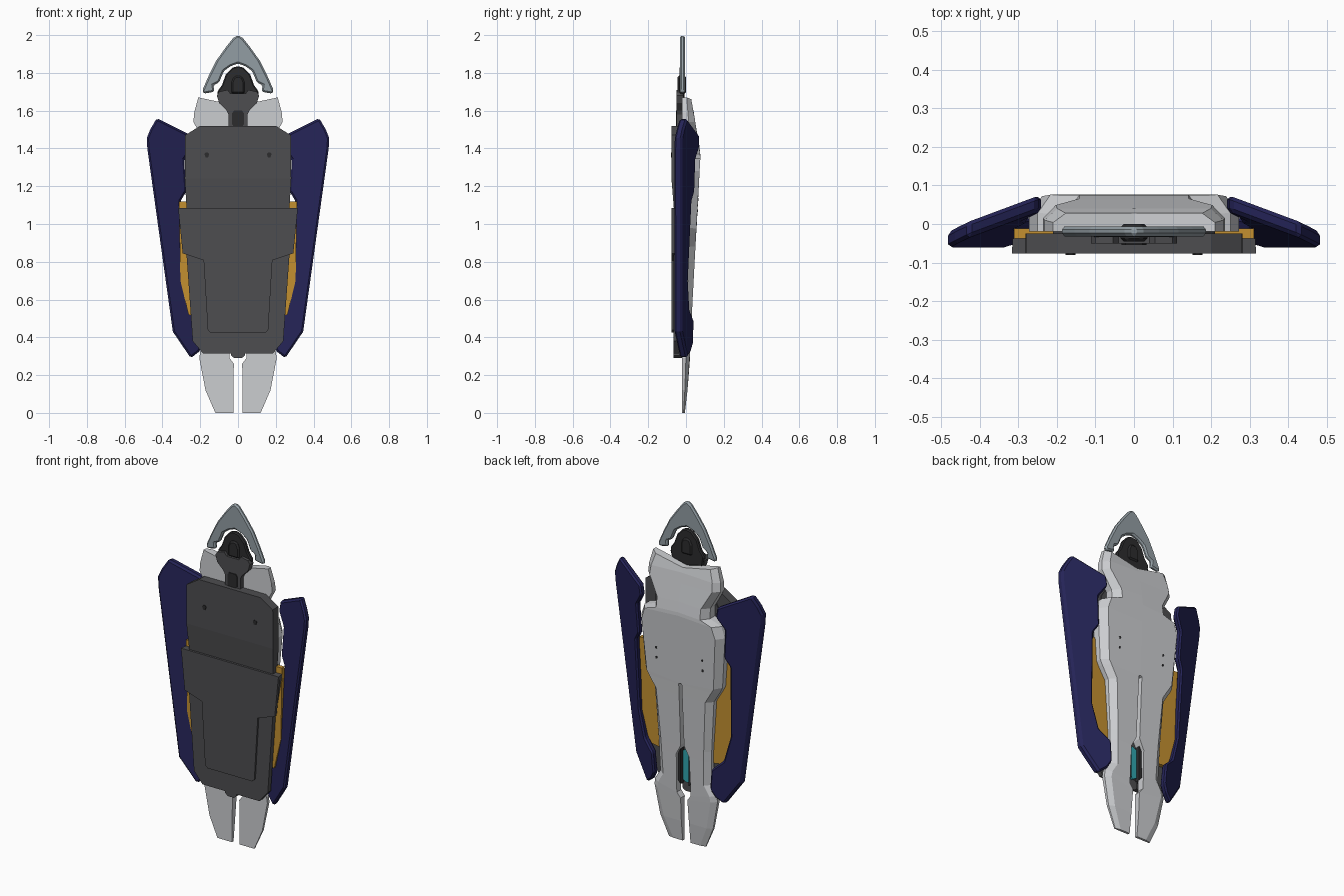
import bpy, bmesh


def material(name, r, g, b):
    m = bpy.data.materials.new(name)
    m.diffuse_color = (r, g, b, 1)
    return m


WHITE = material("light grey", 0.60, 0.61, 0.63)
NAVY = material("navy", 0.018, 0.017, 0.095)
DARK = material("dark grey", 0.075, 0.075, 0.08)
BLACK = material("near black", 0.025, 0.025, 0.027)
STEEL = material("steel blue grey", 0.29, 0.34, 0.37)
GOLD = material("gold", 0.55, 0.28, 0.03)
TEAL = material("teal", 0.03, 0.38, 0.43)


def finish(name, bm, mat, mirror=False, bevel=0.0):
    bmesh.ops.recalc_face_normals(bm, faces=bm.faces)
    me = bpy.data.meshes.new(name)
    bm.to_mesh(me)
    bm.free()
    me.materials.append(mat)
    ob = bpy.data.objects.new(name, me)
    bpy.context.collection.objects.link(ob)
    if bevel:
        b = ob.modifiers.new("bevel", 'BEVEL')
        b.width, b.segments, b.limit_method = bevel, 1, 'ANGLE'
    if mirror:
        m = ob.modifiers.new("mirror", 'MIRROR')
        m.use_axis[0] = True
        m.merge_threshold = 0.0005
    return ob


def prism(name, pts, front, back, mat, pair=False, bevel=0.0):
    """Extrude an (x, z) outline in y. Half outlines are closed across x = 0 unless pair."""
    if not pair:
        pts = pts + [(-x, z) for x, z in reversed(pts) if x > 0]
    f = front if callable(front) else (lambda x, z: front)
    k = back if callable(back) else (lambda x, z: back)
    bm = bmesh.new()
    a = [bm.verts.new((x, f(x, z), z)) for x, z in pts]
    b = [bm.verts.new((x, k(x, z), z)) for x, z in pts]
    bm.faces.new(a)
    bm.faces.new(b[::-1])
    for i in range(len(pts)):
        j = (i + 1) % len(pts)
        bm.faces.new((a[i], b[i], b[j], a[j]))
    return finish(name, bm, mat, pair, bevel)


# White back shell: half cross-sections lofted upwards, mirrored
# rows: z inner, z outer, x inner (slot), x outer, y of back face
rows = [
    (0.00, 0.00, 0.025, 0.12, -0.006), (0.12, 0.12, 0.025, 0.172, 0.008),
    (0.26, 0.29, 0.022, 0.205, 0.019), (0.29, 0.325, 0.045, 0.20, 0.021),
    (0.36, 0.38, 0.045, 0.165, 0.024), (0.52, 0.52, 0.042, 0.17, 0.031),
    (0.58, 0.58, 0.011, 0.172, 0.034), (0.88, 0.88, 0.010, 0.192, 0.050),
    (0.95, 0.95, 0.010, 0.235, 0.054), (0.955, 0.98, 0.0, 0.25, 0.055),
    (1.28, 1.28, 0.0, 0.272, 0.072), (1.36, 1.345, 0.0, 0.25, 0.076),
    (1.38, 1.37, 0.0, 0.175, 0.075), (1.44, 1.43, 0.0, 0.175, 0.066),
    (1.54, 1.54, 0.0, 0.236, 0.049), (1.60, 1.59, 0.0, 0.232, 0.040),
    (1.625, 1.67, 0.0, 0.21, 0.028),
]
bm = bmesh.new()
rings = []
for zi, zo, xi, xo, yb in rows:
    c = 0.033
    zc = zo + (zi - zo) * 0.2
    section = [(xi, -0.02, zi), (xo, -0.02, zo), (xo, -0.02 + (yb + 0.02) * 0.5, zo),
               (xo - c, yb, zc), (xi, yb, zi)]
    rings.append([bm.verts.new(p) for p in section])
for r, s in zip(rings, rings[1:]):
    for i in range(5):
        j = (i + 1) % 5
        bm.faces.new((r[i], r[j], s[j], s[i]))
bm.faces.new(rings[0])
bm.faces.new(rings[-1])
bmesh.ops.recalc_face_normals(bm, faces=bm.faces)
inner = [f for f in bm.faces if all(abs(v.co.x) < 1e-5 for v in f.verts)]
bmesh.ops.delete(bm, geom=inner, context='FACES')
finish("back_shell", bm, WHITE, mirror=True)

# Dark front plates
prism("upper_plate_top", [(0, 1.52), (0.20, 1.52), (0.28, 1.47), (0.282, 1.24), (0, 1.24)],
      -0.077, -0.025, DARK)
prism("upper_plate_slope", [(0, 1.24), (0.282, 1.24), (0.272, 1.08), (0, 1.08)],
      lambda x, z: -0.077 + (1.24 - z) * 0.08, -0.025, DARK)
prism("lower_plate", [(0, 1.085), (0.315, 1.085), (0.272, 0.83), (0.24, 0.38),
                      (0.185, 0.315), (0, 0.315)], -0.066, -0.038, DARK)
prism("raised_panel", [(0, 1.085), (0.317, 1.085), (0.293, 0.845), (0.182, 0.808),
                       (0.16, 0.44), (0.145, 0.425), (0, 0.425)], -0.077, -0.06, DARK)
prism("inner_frame", [(0, 1.48), (0.16, 1.48), (0.21, 1.4), (0.21, 1.0), (0.15, 0.9),
                      (0.13, 0.35), (0, 0.35)], -0.045, -0.018, DARK)
prism("bottom_tab", [(0, 0.42), (0.038, 0.42), (0.038, 0.305), (0.02, 0.29), (0, 0.29)],
      -0.066, -0.02, DARK)

# Slot housing with teal light
prism("slot_housing", [(0.026, 0.34), (0.044, 0.36), (0.044, 0.52), (0.026, 0.55)],
      -0.02, 0.012, BLACK, pair=True)
prism("slot_light", [(0, 0.545), (0.025, 0.53), (0.025, 0.36), (0, 0.345)],
      -0.022, -0.008, TEAL)


# Navy side wings: flat plates tilted backwards towards the middle
def wing_back(x, z):
    return -0.022 + 0.4 * (0.48 - 0.138 * (1.41 - z) - x)


prism("side_wing", [(0.43, 1.56), (0.465, 1.50), (0.483, 1.455), (0.48, 1.40), (0.345, 0.43),
                    (0.25, 0.29), (0.205, 0.325), (0.18, 0.37), (0.19, 0.49), (0.255, 0.55),
                    (0.295, 0.70), (0.305, 1.12), (0.275, 1.17), (0.285, 1.34),
                    (0.24, 1.41), (0.25, 1.47), (0.29, 1.49)],
      lambda x, z: wing_back(x, z) - 0.042, wing_back, NAVY, pair=True, bevel=0.01)

# Gold panels between wings and shell
prism("gold_panel", [(0.18, 1.12), (0.312, 1.12), (0.305, 0.70), (0.262, 0.52), (0.14, 0.50)],
      -0.037, -0.012, GOLD, pair=True)

# Spear tip
prism("spear_blade", [(0, 2.0), (0.025, 1.985), (0.065, 1.935), (0.115, 1.865), (0.155, 1.785),
                      (0.19, 1.705), (0.182, 1.69), (0.125, 1.70), (0.13, 1.735), (0.10, 1.75),
                      (0.075, 1.81), (0.04, 1.835), (0, 1.85)],
      -0.032, -0.006, STEEL, bevel=0.009)
prism("spear_core", [(0, 1.835), (0.03, 1.828), (0.065, 1.79), (0.085, 1.735), (0.11, 1.70),
                     (0.10, 1.645), (0, 1.62)], -0.034, -0.008, BLACK, bevel=0.006)
prism("core_ridge", [(0, 1.785), (0.022, 1.78), (0.035, 1.75), (0.035, 1.69), (0, 1.69)],
      -0.045, 0.0, BLACK, bevel=0.008)
prism("tip_bracket", [(0, 1.69), (0.04, 1.69), (0.055, 1.71), (0.10, 1.70), (0.112, 1.68),
                      (0.10, 1.64), (0.06, 1.60), (0.05, 1.58), (0.05, 1.50), (0, 1.50)],
      -0.05, -0.016, DARK)
prism("bracket_inset", [(0, 1.60), (0.022, 1.60), (0.032, 1.585), (0.032, 1.53),
                        (0.022, 1.515), (0, 1.515)], -0.054, -0.046, BLACK)


# Small dark bolt marks on the front plate and the back shell
def mark(name, x, z, y, r):
    prism(name, [(x - r, z + r * .4), (x - r * .5, z + r), (x + r * .5, z + r), (x + r, z + r * .4),
                 (x + r * .5, z - r), (x - r * .5, z - r)], y - 0.003, y + 0.002, BLACK, pair=True)


mark("front_bolt", 0.165, 1.365, -0.077, 0.013)
for i, z in enumerate((1.07, 1.13)):
    mark("back_bolt_%d" % i, 0.15, z, 0.055 + (z - 0.97) * 0.0525, 0.007)
